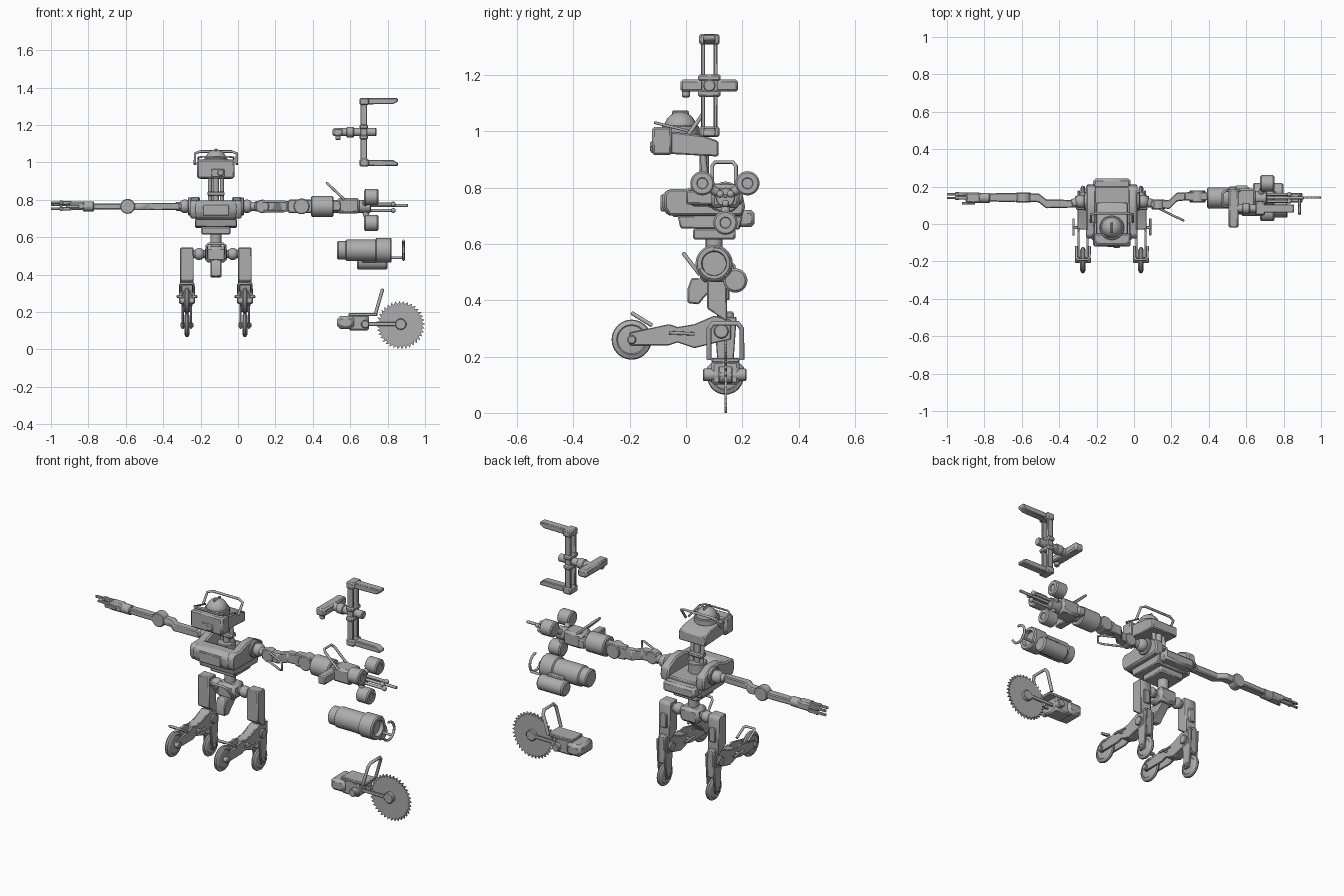
import bpy, bmesh, math
from mathutils import Vector

grey = bpy.data.materials.new("machine_grey")
grey.diffuse_color = (0.42, 0.42, 0.42, 1)
CX = -0.118                                   # centre line of the body


def finish(name, bm, bevel=0.0, segs=1):
    bmesh.ops.recalc_face_normals(bm, faces=bm.faces)
    me = bpy.data.meshes.new(name)
    bm.to_mesh(me)
    bm.free()
    me.materials.append(grey)
    ob = bpy.data.objects.new(name, me)
    bpy.context.collection.objects.link(ob)
    bpy.ops.object.select_all(action='DESELECT')
    ob.select_set(True)
    bpy.context.view_layer.objects.active = ob
    if bevel:
        m = ob.modifiers.new("bevel", 'BEVEL')
        m.width, m.segments, m.limit_method = bevel, segs, 'ANGLE'
    bpy.ops.object.shade_smooth_by_angle(angle=math.radians(35))
    return ob


def prism(name, axis, pts, lo, hi, bevel=0.005):
    """Extrude a 2D outline along an axis (outline uses the other two axes in order)."""
    bm = bmesh.new()
    rings = []
    for t in (lo, hi):
        ring = []
        for p in pts:
            c = list(p)
            c.insert(axis, t)
            ring.append(bm.verts.new(c))
        rings.append(ring)
        bm.faces.new(ring)
    n = len(pts)
    for i in range(n):
        j = (i + 1) % n
        bm.faces.new((rings[0][i], rings[0][j], rings[1][j], rings[1][i]))
    return finish(name, bm, bevel)


def box(name, x0, x1, y0, y1, z0, z1, bevel=0.006):
    return prism(name, 2, [(x0, y0), (x1, y0), (x1, y1), (x0, y1)], z0, z1, bevel)


def lathe(name, start, direction, profile, n=28):
    """Turned part: profile is (distance along axis, radius) pairs."""
    q = Vector(direction).to_track_quat('Z', 'Y')
    bm = bmesh.new()
    rings = [[bm.verts.new(Vector(start) + q @ Vector((r * math.cos(math.tau * i / n),
              r * math.sin(math.tau * i / n), d))) for i in range(n)] for d, r in profile]
    for a, b in zip(rings, rings[1:]):
        for i in range(n):
            j = (i + 1) % n
            bm.faces.new((a[i], a[j], b[j], b[i]))
    bm.faces.new(rings[0])
    bm.faces.new(rings[-1])
    return finish(name, bm)


def rod(name, a, b, r, n=20, c=0.004):
    d = Vector(b) - Vector(a)
    L, c = d.length, min(c, r * 0.4)
    return lathe(name, a, d, [(0, r - c), (c, r), (L - c, r), (L, r - c)], n)


def ball(name, p, r, zs=1.0):
    bm = bmesh.new()
    bmesh.ops.create_uvsphere(bm, u_segments=24, v_segments=14, radius=r)
    for v in bm.verts:
        v.co = Vector(p) + Vector((v.co.x, v.co.y, v.co.z * zs))
    return finish(name, bm)


def tube(name, pts, r=0.007):
    """Bent bar through the points, swept as one skin."""
    cu = bpy.data.curves.new(name, 'CURVE')
    cu.dimensions, cu.bevel_depth, cu.bevel_resolution = '3D', r, 2
    cu.use_fill_caps = True
    sp = cu.splines.new('POLY')
    sp.points.add(len(pts) - 1)
    for p, c in zip(sp.points, pts):
        p.co = (*c, 1)
    cu.materials.append(grey)
    ob = bpy.data.objects.new(name, cu)
    bpy.context.collection.objects.link(ob)


def loop_handle(name, base, tip, side, half, r=0.007):
    """U-shaped guard: two legs from base to tip, joined across the side direction."""
    b, t, s = Vector(base), Vector(tip), Vector(side)
    k = b.lerp(t, 0.85)
    tube(name, [b - s * half, k - s * half, t - s * half * 0.75,
                t + s * half * 0.75, k + s * half, b + s * half], r)


# ---- head ----
prism("head_shell", 0, [(-0.07, 0.92), (0.115, 0.91), (0.115, 0.965), (0.06, 0.985), (-0.07, 1.0)],
      CX - 0.085, CX + 0.085)
box("head_visor", CX - 0.1, CX + 0.1, -0.12, -0.05, 0.915, 1.015, 0.008)
box("visor_slot", CX - 0.025, CX + 0.045, -0.124, -0.11, 0.922, 0.965, 0.003)
rod("visor_lens", (CX + 0.025, -0.128, 0.945), (CX + 0.025, -0.1, 0.945), 0.018)
rod("dome_base", (CX, -0.02, 0.985), (CX, -0.02, 1.02), 0.066)
ball("head_dome", (CX, -0.02, 1.012), 0.057)
box("dome_ridge", CX - 0.007, CX + 0.007, -0.05, 0.01, 1.05, 1.073, 0.004)
loop_handle("head_guard", (CX, 0.01, 0.99), (CX, 0.058, 1.058), (1, 0, 0), 0.112)
loop_handle("brow_bar", (CX, 0.01, 1.0), (CX, -0.11, 1.03), (1, 0, 0), 0.095, 0.005)

# ---- neck ----
rod("neck_base", (CX, 0.065, 0.72), (CX, 0.065, 0.79), 0.05)
rod("neck_post", (CX, 0.065, 0.78), (CX, 0.065, 0.93), 0.017)
for s in (-1, 1):
    rod("neck_piston", (CX + s * 0.032, 0.075, 0.76), (CX + s * 0.032, 0.06, 0.92), 0.011)
box("neck_collar", CX - 0.045, CX + 0.045, 0.045, 0.09, 0.82, 0.845)

# ---- torso ----
front = [(-0.085, 0.73), (-0.065, 0.7), (0.03, 0.7), (0.03, 0.77), (0.0, 0.795), (-0.06, 0.795), (-0.085, 0.775)]
prism("chest_front", 0, front, CX - 0.11, CX + 0.11, 0.008)
side = [(-0.078, 0.73), (-0.06, 0.7), (0.2, 0.7), (0.21, 0.73), (0.2, 0.78), (0.13, 0.815),
        (0.06, 0.815), (0.0, 0.795), (-0.06, 0.795), (-0.078, 0.775)]
for s in (-1, 1):
    prism("chest_side", 0, side, *sorted((CX + s * 0.085, CX + s * 0.138)), 0.008)
box("chest_floor", CX - 0.11, CX + 0.11, -0.05, 0.2, 0.695, 0.735)
box("chest_panel", CX - 0.07, CX + 0.07, -0.09, -0.07, 0.715, 0.775, 0.004)
prism("belly_block", 0, [(-0.03, 0.7), (-0.02, 0.655), (0.19, 0.65), (0.2, 0.7)], CX - 0.112, CX + 0.112)
box("belly_plate", CX - 0.078, CX + 0.078, 0.025, 0.175, 0.615, 0.655)
box("back_pack", CX - 0.1, CX + 0.1, 0.17, 0.243, 0.66, 0.72, 0.012)
rod("waist_post", (CX, 0.1, 0.54), (CX, 0.1, 0.62), 0.03)

# ---- hips ----
box("hip_block", CX - 0.058, CX + 0.058, 0.05, 0.15, 0.465, 0.55, 0.015)
prism("hip_keel", 0, [(0.005, 0.39), (0.045, 0.385), (0.065, 0.41), (0.13, 0.47), (0.02, 0.48), (0.005, 0.44)],
      CX - 0.03, CX + 0.03)
rod("hip_axle", (CX - 0.13, 0.105, 0.51), (CX + 0.13, 0.105, 0.51), 0.022)
loop_handle("hip_guard", (CX, 0.05, 0.49), (CX, -0.008, 0.565), (1, 0, 0), 0.05)

# ---- legs ----
thigh = [(0.075, 0.37), (0.145, 0.325), (0.145, 0.53), (0.135, 0.545), (0.075, 0.545)]
foot_arm = [(-0.2, 0.24), (-0.06, 0.24), (-0.03, 0.25), (0.03, 0.23), (0.11, 0.25), (0.16, 0.26),
            (0.16, 0.33), (0.1, 0.345), (0.03, 0.315), (-0.03, 0.305), (-0.06, 0.315), (-0.2, 0.285)]


def wheel(name, x, y, z, r, w):
    lathe(name, (x - w, y, z), (1, 0, 0), [(0, r * 0.35), (0.003, r * 0.7), (0, r * 0.75),
          (w * 0.5, r * 0.96), (w, r), (w * 1.5, r * 0.96), (w * 2, r * 0.75),
          (w * 2 - 0.003, r * 0.7), (w * 2, r * 0.35)], 36)


for s in (-1, 1):
    lx = CX + s * 0.155
    ball("hip_joint", (CX + s * 0.09, 0.105, 0.51), 0.032)
    prism("thigh", 0, thigh, lx - 0.036, lx + 0.036)
    box("thigh_panel", lx - 0.02, lx + 0.02, 0.12, 0.155, 0.4, 0.48, 0.004)
    rod("knee_axle", (lx - 0.042, 0.125, 0.29), (lx + 0.042, 0.125, 0.29), 0.026)
    prism("front_leg_core", 0, foot_arm[2:10], lx - 0.026, lx + 0.026)
    for t in (-1, 1):
        prism("front_fork", 0, foot_arm, *sorted((lx + t * 0.019, lx + t * 0.03)), 0.003)
        prism("rear_fork", 0, [(0.12, 0.11), (0.16, 0.11), (0.17, 0.2), (0.18, 0.34), (0.1, 0.34), (0.11, 0.2)],
              *sorted((lx + t * 0.017, lx + t * 0.028)), 0.003)
    box("rear_leg_core", lx - 0.022, lx + 0.022, 0.11, 0.17, 0.2, 0.36)
    wheel("front_wheel", lx, -0.193, 0.26, 0.071, 0.015)
    wheel("rear_wheel", lx, 0.14, 0.13, 0.065, 0.014)
    rod("front_wheel_axle", (lx - 0.042, -0.193, 0.26), (lx + 0.042, -0.193, 0.26), 0.016)
    rod("rear_wheel_axle", (lx - 0.034, 0.14, 0.13), (lx + 0.034, 0.14, 0.13), 0.013)
    loop_handle("wheel_guard", (lx, -0.12, 0.31), (lx, -0.19, 0.353), (1, 0, 0), 0.035)
    tube("leg_bar", [(lx - 0.05, -0.06, 0.285), (lx - 0.05, 0.03, 0.28)], 0.006)
    tube("leg_bar", [(lx + 0.05, -0.06, 0.285), (lx + 0.05, 0.03, 0.28)], 0.006)
    rod("leg_pin", (lx - 0.055, -0.02, 0.282), (lx + 0.055, -0.02, 0.282), 0.008)

# ---- both shoulders and upper arms ----
for s in (-1, 1):
    ball("shoulder_ball", (CX + s * 0.165, 0.12, 0.765), 0.036)
    rod("shoulder_disc", (CX + s * 0.13, 0.12, 0.765), (CX + s * 0.15, 0.12, 0.765), 0.048)
    rod("shoulder_pin", (CX + s * 0.185, 0.115, 0.765), (CX + s * 0.215, 0.11, 0.765), 0.024)


def arm(name, xs, yc, zr):
    """Cranked limb: outline in plan, extruded in height."""
    top = [(x, y + h) for x, y, h in zip(xs, yc, (0.02, 0.024, 0.024, 0.02))]
    bot = [(x, y - h) for x, y, h in zip(xs, yc, (0.02, 0.024, 0.024, 0.02))]
    prism(name, 2, top + bot[::-1], 0.765 - zr, 0.765 + zr)


arm("left_upper_arm", (-0.31, -0.47, -0.51, -0.6), (0.108, 0.108, 0.14, 0.142), 0.019)
rod("left_elbow", (-0.59, 0.115, 0.765), (-0.59, 0.168, 0.765), 0.04)
arm("left_forearm", (-0.59, -0.65, -0.7, -0.8), (0.142, 0.142, 0.142, 0.142), 0.016)
rod("left_wrist", (-0.77, 0.14, 0.765), (-0.83, 0.14, 0.765), 0.027)
box("left_palm", -0.9, -0.82, 0.112, 0.168, 0.745, 0.79, 0.008)
for y, z in ((0.16, 0.775), (0.14, 0.785), (0.16, 0.752)):
    box("finger_base", -0.955, -0.89, y - 0.009, y + 0.009, z - 0.009, z + 0.009, 0.003)
    box("finger_tip", -1.0, -0.945, y - 0.007, y + 0.005, z - 0.007, z + 0.007, 0.003)
    rod("finger_joint", (-0.945, y - 0.011, z), (-0.945, y + 0.011, z), 0.012, 12)
box("thumb", -0.92, -0.85, 0.104, 0.118, 0.755, 0.772, 0.003)

arm("right_upper_arm", (0.09, 0.19, 0.23, 0.29), (0.105, 0.105, 0.145, 0.148), 0.028)
rod("right_elbow", (0.13, 0.078, 0.765), (0.13, 0.13, 0.765), 0.036)
arm("right_forearm", (0.27, 0.3, 0.35, 0.4), (0.148, 0.148, 0.148, 0.148), 0.036)
rod("right_elbow_disc", (0.34, 0.115, 0.765), (0.34, 0.18, 0.765), 0.042)
loop_handle("arm_guard", (0.13, 0.085, 0.765), (0.265, 0.018, 0.765), (0, 0, 1), 0.026, 0.006)

# ---- rotary gripper tool on the right arm ----
ty, tz = 0.14, 0.765
lathe("tool_coupling", (0.39, ty, tz), (1, 0, 0), [(0, 0.048), (0.006, 0.056), (0.114, 0.056), (0.12, 0.05),
      (0.12, 0.035), (0.18, 0.035)])
box("gripper_body", 0.53, 0.65, ty - 0.05, ty + 0.05, tz - 0.038, tz + 0.045, 0.012)
box("gripper_saddle", 0.505, 0.55, ty - 0.14, ty + 0.06, tz - 0.025, tz + 0.025)
rod("gripper_hub", (0.63, ty, tz), (0.71, ty, tz), 0.035)
loop_handle("gripper_guard", (0.57, 0.135, 0.8), (0.475, 0.135, 0.89), (0, 1, 0), 0.042)
for y, z in ((0.058, 0.815), (0.218, 0.815), (0.14, 0.675)):
    lathe("drum", (0.675, y, z), (1, 0, 0), [(0, 0.035), (0.006, 0.043), (0.069, 0.043), (0.075, 0.037),
          (0.075, 0.02), (0.07, 0.018)])
    rod("drum_strut", (0.67, ty, tz), (0.7, y, z), 0.016)
    d = (Vector((0, y - ty, z - tz))).normalized() * 0.022
    rod("gripper_finger", (0.69, ty + d.y, tz + d.z), (0.84, ty + d.y, tz + d.z), 0.008, 12)
    ball("gripper_knuckle", (0.83, ty + d.y, tz + d.z), 0.013)
rod("gripper_spike", (0.69, ty, tz + 0.005), (0.91, ty, tz + 0.005), 0.008, 12)

# ---- cannon with hook ----
lathe("cannon_barrel", (0.53, 0.1, 0.53), (1, 0, 0), [(0, 0.043), (0.006, 0.05), (0.045, 0.05), (0.05, 0.057),
      (0.205, 0.057), (0.21, 0.066), (0.285, 0.066), (0.292, 0.06), (0.292, 0.045), (0.27, 0.042)], 36)
rod("cannon_tank", (0.635, 0.175, 0.47), (0.8, 0.175, 0.47), 0.043, 28, 0.008)
box("tank_bracket", 0.66, 0.76, 0.1, 0.175, 0.465, 0.53)
tube("hook_stem", [(0.8, 0.14, 0.49), (0.885, 0.14, 0.49)], 0.007)
tube("hook", [(0.885, 0.1 + 0.05 * math.cos(a), 0.53 + 0.05 * math.sin(a))
              for a in [math.radians(-160 + 12 * i) for i in range(22)]], 0.007)

# ---- circular saw ----
N = 36
teeth = []
for i in range(N):
    for k, r in ((0.0, 0.112), (0.8, 0.13)):
        a = -math.tau * (i + k) / N
        teeth.append((0.87 + r * math.cos(a), 0.13 + r * math.sin(a)))
prism("saw_blade", 1, teeth, 0.136, 0.146, 0)
rod("saw_hub", (0.87, 0.115, 0.135), (0.87, 0.165, 0.135), 0.03)
for y in (0.122, 0.16):
    box("saw_arm", 0.66, 0.9, y - 0.005, y + 0.005, 0.126, 0.146, 0.003)
box("saw_motor", 0.53, 0.62, 0.075, 0.205, 0.11, 0.178, 0.015)
box("saw_gearbox", 0.59, 0.7, 0.09, 0.19, 0.1, 0.185, 0.01)
rod("saw_axle", (0.68, 0.06, 0.135), (0.68, 0.215, 0.135), 0.022)
box("saw_top_plate", 0.59, 0.745, 0.09, 0.19, 0.178, 0.195, 0.004)
loop_handle("saw_guard", (0.735, 0.14, 0.19), (0.772, 0.14, 0.318), (0, 1, 0), 0.058, 0.009)

# ---- clamp tool ----
cy, cz = 0.083, 1.162
for s in (-1, 1):
    box("clamp_rail", 0.655, 0.69, cy + s * 0.022 - 0.007, cy + s * 0.022 + 0.007, 1.0, 1.33, 0.003)
    z0 = cz + s * 0.164
    box("clamp_end", 0.65, 0.7, cy - 0.036, cy + 0.036, z0 - 0.019, z0 + 0.019)
    prism("clamp_jaw", 1, [(0.66, z0 - s * 0.016), (0.83, z0 - s * 0.014), (0.855, z0), (0.855, z0 + s * 0.017),
          (0.66, z0 + s * 0.017)], cy - 0.022, cy + 0.022, 0.004)
    box("clamp_block", 0.65, 0.695, cy - 0.04, cy + 0.04, cz + s * 0.028 - 0.012, cz + s * 0.028 + 0.012)
rod("clamp_shaft", (0.54, cy, cz), (0.74, cy, cz), 0.022)
rod("clamp_collar", (0.58, cy, cz), (0.62, cy, cz), 0.028)
box("clamp_handle", 0.505, 0.56, -0.02, 0.185, 1.14, 1.183, 0.008)
rod("clamp_trigger", (0.535, 0.0, 1.12), (0.535, 0.0, 1.15), 0.014)
